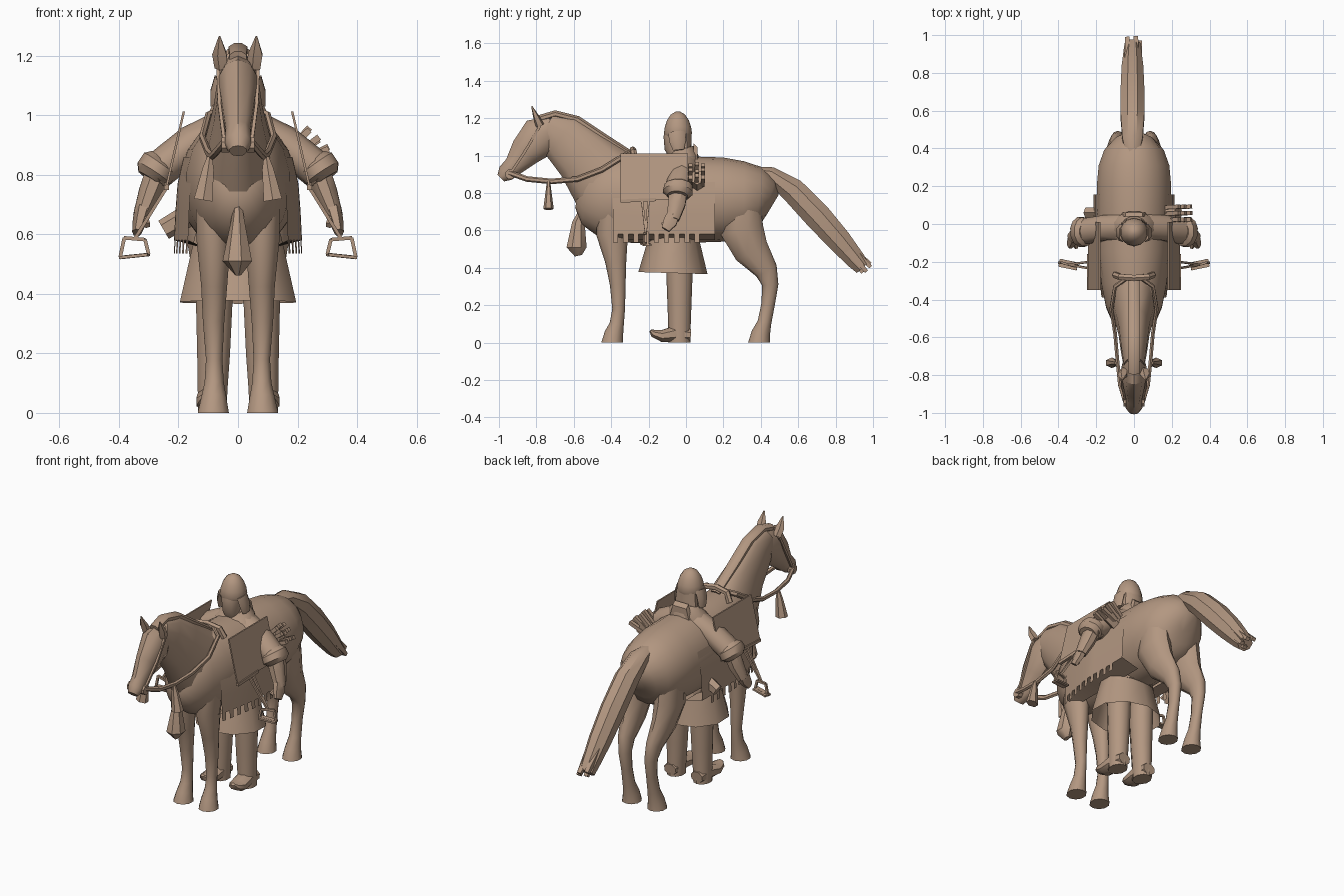
import bpy, bmesh, math
from mathutils import Vector as V

mat = bpy.data.materials.new("tan clay")
mat.diffuse_color = (0.45, 0.31, 0.22, 1)


def finish(name, bm, angle=40):
    bmesh.ops.recalc_face_normals(bm, faces=bm.faces)
    me = bpy.data.meshes.new(name)
    bm.to_mesh(me)
    bm.free()
    ob = bpy.data.objects.new(name, me)
    bpy.context.collection.objects.link(ob)
    me.materials.append(mat)
    bpy.ops.object.select_all(action='DESELECT')
    bpy.context.view_layer.objects.active = ob
    ob.select_set(True)
    bpy.ops.object.shade_smooth_by_angle(angle=math.radians(angle))
    return ob


def loft(name, secs, sides=10, ref=(1, 0, 0), caps=True, angle=40):
    """Skin elliptical sections (x, y, z, half width along ref, half depth)."""
    bm = bmesh.new()
    pts = [V(s[:3]) for s in secs]
    rings = []
    for i, s in enumerate(secs):
        t = (pts[min(i + 1, len(pts) - 1)] - pts[max(i - 1, 0)]).normalized()
        if s[2] == 0:  # soles sit flat on the ground
            t = V((0, 0, -1))
        r = V(ref)
        u = (r - t * r.dot(t)).normalized()
        w = t.cross(u)
        rings.append([bm.verts.new(pts[i] + u * s[3] * math.cos(a) + w * s[4] * math.sin(a))
                      for a in [math.tau * (k + .5) / sides for k in range(sides)]])
    for a, b in zip(rings, rings[1:]):
        for k in range(sides):
            bm.faces.new((a[k], a[(k + 1) % sides], b[(k + 1) % sides], b[k]))
    if caps:
        bm.faces.new(rings[0])
        bm.faces.new(rings[-1])
    return finish(name, bm, angle)


def bar(name, a, b, r, sides=4, ref=(0, 1, 0)):
    return loft(name, [(*a, r, r), (*b, r, r)], sides, ref)


def prism(name, outline, offset):
    """Flat outline pushed along an offset vector."""
    bm = bmesh.new()
    f = bm.faces.new([bm.verts.new(p) for p in outline])
    new = bmesh.ops.extrude_face_region(bm, geom=[f])["geom"]
    bmesh.ops.translate(bm, vec=offset, verts=[g for g in new if isinstance(g, bmesh.types.BMVert)])
    return finish(name, bm)


# horse body, neck, mane, head
loft("horse_body", [(0, y, z, w, h) for y, z, w, h in [
    (-.575, .80, .05, .08), (-.53, .79, .11, .16), (-.44, .775, .15, .215), (-.32, .77, .175, .235),
    (-.15, .765, .195, .235), (.05, .765, .20, .23), (.2, .765, .20, .225), (.31, .765, .19, .205),
    (.39, .765, .16, .175), (.44, .755, .11, .125), (.465, .74, .05, .06)]], 18, angle=50)
loft("horse_neck", [(0, y, z, w, h) for y, z, w, h in [
    (-.36, .80, .13, .22), (-.45, .88, .115, .20), (-.555, 1.0, .085, .16),
    (-.665, 1.10, .07, .135), (-.75, 1.15, .055, .085)]], 12, angle=50)
loft("mane", [(0, y, z, w, .022) for y, z, w in [
    (-.28, .995, .03), (-.45, 1.105, .034), (-.58, 1.192, .034), (-.70, 1.222, .034), (-.79, 1.195, .03)]], 8)
loft("horse_head", [(0, y, z, w, h) for y, z, w, h in [
    (-.70, 1.15, .05, .07), (-.78, 1.10, .07, .112), (-.86, 1.02, .056, .085),
    (-.92, .945, .043, .055), (-.965, .905, .046, .047), (-.99, .88, .03, .025)]], 10)
# tail with ragged end locks
loft("tail", [(-.008, y, z, w, h) for y, z, w, h in [
    (.36, .915, .035, .03), (.45, .90, .058, .045), (.57, .815, .068, .072), (.70, .68, .068, .078),
    (.82, .545, .062, .07), (.91, .44, .05, .055), (.945, .40, .045, .045)]], 8)
for x, y, z in [(-.036, .985, .42), (.03, .965, .38), (-.005, .945, .375), (.01, .988, .405)]:
    loft("tail_lock", [(x * .9, .80, .575, .025, .035), (x, y, z, .017, .014)], 4)

for s in (1, -1):
    loft("ear", [(s * .055, -.78, 1.16, .024, .024), (s * .06, -.80, 1.205, .027, .018),
                 (s * .062, -.825, 1.265, .003, .003)], 5)
    # horse legs
    loft("front_leg", [(s * x, y, z, w, h) for x, y, z, w, h in [
        (.09, -.39, .74, .055, .08), (.082, -.395, .58, .06, .085), (.08, -.375, .43, .046, .056),
        (.082, -.365, .31, .038, .042), (.08, -.36, .18, .029, .034), (.08, -.37, .10, .034, .038),
        (.081, -.385, .05, .044, .05), (.083, -.395, 0, .055, .058)]], 10, angle=50)
    loft("hind_leg", [(s * x, y, z, w, h) for x, y, z, w, h in [
        (.105, .30, .72, .07, .10), (.105, .30, .60, .072, .115), (.10, .35, .49, .056, .095),
        (.092, .43, .385, .04, .062), (.085, .45, .31, .034, .044), (.082, .44, .21, .028, .036),
        (.082, .42, .11, .034, .037), (.082, .40, .05, .044, .05), (.083, .39, 0, .054, .058)]], 10, angle=50)
    # bridle, reins and tassels
    loft("rein", [(s * x, y, z, .011, .015) for x, y, z in [
        (.045, -.95, .91), (.075, -.85, .875), (.088, -.72, .862), (.10, -.58, .875),
        (.12, -.45, .925), (.10, -.33, 1.0), (.03, -.28, 1.025)]], 6)
    loft("cheek_strap", [(s * .046, -.935, .91, .008, .01), (s * .063, -.85, 1.04, .008, .01),
                         (s * .067, -.78, 1.16, .008, .01)], 4)
    loft("bit_ring", [(s * .03, -.94, .90, .028, .028), (s * .055, -.94, .90, .028, .028)], 8, (0, 1, 0))
    loft("rein_tassel", [(s * .095, -.735, .86, .01, .01), (s * .10, -.735, .82, .022, .014),
                         (s * .117, -.735, .715, .036, .028)], 6)
    # side panel and its lower rail
    prism("saddle_panel", [(s * .178, -.35, 1.012), (s * .178, .01, 1.012),
                           (s * .235, .01, .765), (s * .235, -.35, .765)], (s * .008, 0, 0))
    bar("panel_rail", (s * .24, -.35, .757), (s * .24, -.16, .765), .012)
    # stirrup
    top = (s * .345, -.215, .588)
    for y in (-.235, -.20):
        bar("stirrup_strap", (s * .238, y, .76), top, .008)
    c = [(s * .312, -.225, .582), (s * .382, -.205, .588), (s * .396, -.205, .522), (s * .300, -.225, .532)]
    for a, b in zip(c, c[1:] + c[:1]):
        bar("stirrup", a, b, .0085)
    loft("stirrup_tread", [(*c[2], .03, .007), (*c[3], .03, .007)], 4, (0, 1, 0))
    # rider arm, cuff, hand
    loft("sleeve", [(s * .06, -.015, .965, .07, .05), (s * .15, -.02, .905, .07, .065),
                    (s * .23, -.035, .845, .072, .062), (s * .285, -.04, .80, .07, .062)], 10, (0, 1, 0))
    loft("sleeve_cuff", [(s * .25, -.04, .85, .055, .05), (s * .262, -.04, .835, .078, .068),
                         (s * .282, -.043, .805, .082, .068), (s * .295, -.045, .785, .055, .048)], 12, (0, 1, 0))
    loft("forearm", [(s * .265, -.04, .82, .052, .046), (s * .295, -.05, .74, .05, .042),
                     (s * .325, -.07, .66, .036, .03)], 8, (0, 1, 0))
    loft("hand", [(s * .32, -.068, .685, .038, .028), (s * .33, -.085, .645, .042, .024),
                  (s * .34, -.11, .605, .026, .016)], 6, (0, 1, 0))
    bar("thumb", (s * .315, -.09, .66), (s * .305, -.125, .63), .012, 5)
    # rider leg and boot
    loft("rider_leg", [(s * x, -.035, z, w, h) for x, z, w, h in [
        (.08, .56, .066, .075), (.08, .36, .064, .07), (.082, .20, .058, .064),
        (.085, .09, .053, .06), (.087, 0, .05, .06)]], 10)
    loft("boot_foot", [(s * .088, .025, .04, .04, .034), (s * .09, -.06, .047, .05, .047),
                       (s * .094, -.13, .036, .05, .034), (s * .098, -.175, .05, .034, .022),
                       (s * .10, -.19, .065, .012, .008)], 8)
    # helmet cheek flap
    loft("ear_flap", [(s * .06, -.05, 1.125, .022, .045), (s * .075, -.045, 1.08, .02, .045),
                      (s * .08, -.04, 1.03, .015, .03)], 6)

# saddle cloth hugging the flanks, with a toothed hem
bm = bmesh.new()
cols = 20
prof = [(.183, .86), (.203, .77), (.21, .68), (.215, .58), (.218, .535)]
for s in (1, -1):
    grid = []
    for c in range(cols + 1):
        y = -.39 + .545 * c / cols
        k = 1 - .22 * max(0, (-.12 - y) / .27) ** 1.3
        grid.append([bm.verts.new((s * x * k, y, z)) for x, z in prof])
    for c in range(cols):
        for r in range(len(prof) - 1):
            if r < len(prof) - 2 or (c % 2 == 0 and c < 17):
                bm.faces.new((grid[c][r], grid[c + 1][r], grid[c + 1][r + 1], grid[c][r + 1]))
    # closes the cloth under the belly, toward the robe
    for c in range(cols):
        a, b = grid[c][-2], grid[c + 1][-2]
        bm.faces.new((a, b, bm.verts.new((s * .10, b.co.y, .55)), bm.verts.new((s * .10, a.co.y, .55))))
finish("saddle_cloth", bm)

# saddle pommel and chest tassel
loft("saddle_pommel", [(.10, -.27, .97, .018, .018), (.075, -.28, 1.02, .018, .018),
                       (0, -.285, 1.032, .018, .018), (-.075, -.28, 1.02, .018, .018),
                       (-.10, -.27, .97, .018, .018)], 6, (0, 1, 0))
loft("chest_tassel", [(0, -.555, .70, .014, .02), (0, -.575, .64, .025, .035), (0, -.585, .51, .052, .055),
                      (0, -.575, .465, .012, .02)], 7)

# rider robe, torso, collar
loft("robe_skirt", [(0, -.06, .60, .15, .125), (0, -.065, .54, .165, .14), (0, -.07, .372, .205, .185)],
     10, caps=False)
loft("rider_torso", [(0, -.04, .55, .14, .12), (0, -.03, .80, .14, .10), (0, -.02, .93, .14, .085),
                     (0, -.02, .985, .105, .07), (0, -.03, 1.04, .05, .05)], 12)
loft("collar", [(0, -.02, .96, .13, .09), (0, -.01, 1.0, .105, .08), (0, -.02, 1.035, .07, .065)], 12)
prism("collar_back", [(-.07, .04, .97), (.07, .04, .97), (.045, .04, 1.065), (-.045, .04, 1.065)], (0, .022, -.02))

# rider head and helmet
loft("rider_head", [(0, -.045, 1.0, .045, .045), (0, -.06, 1.04, .05, .055), (0, -.06, 1.10, .056, .06),
                    (0, -.055, 1.15, .055, .055)], 10)
loft("helmet", [(0, -.043, z, r, r) for z, r in [
    (1.105, .07), (1.12, .075), (1.155, .07), (1.19, .058), (1.22, .038), (1.235, .012)]], 14)
loft("neck_guard", [(0, -.01, 1.12, .062, .038), (0, -.005, 1.04, .07, .035)], 10)

# quiver slung across the back, with arrows
loft("quiver", [(-.25, .06, .615, .03, .035), (0, .06, .76, .035, .045), (.235, .06, .885, .042, .045)], 6, (0, 1, 0))
for i in range(9):
    y, d = .02 + .034 * (i % 3), .032 * (i // 3 - 1)
    bar("arrow", (.19 + d * .6, y, .865 - d * .6),
        (.272 + d, y + .004, .918 - d + .008 * (i % 2)), .015)
